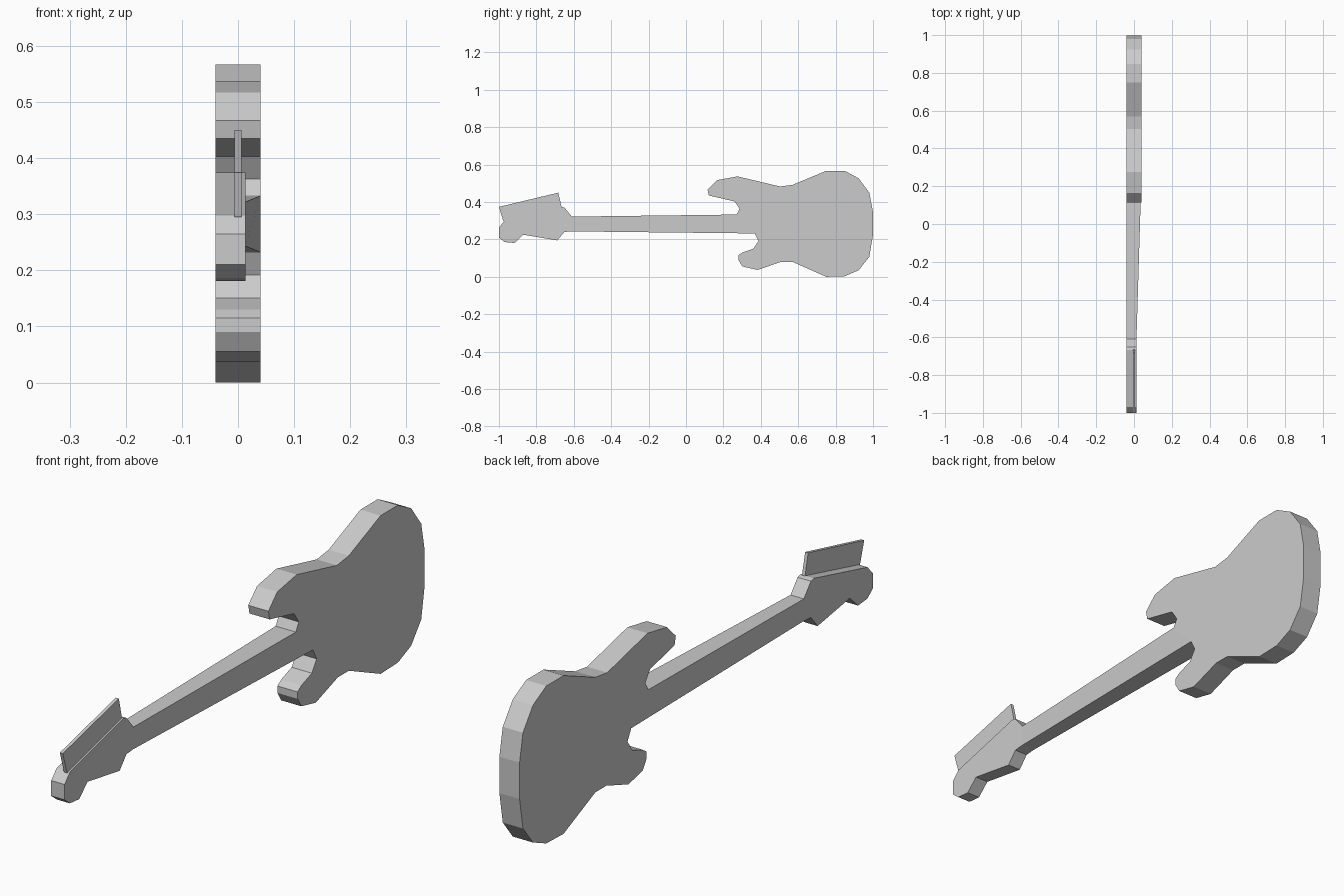
import bpy, bmesh

if "Cube" in bpy.data.objects:
    bpy.data.objects.remove(bpy.data.objects["Cube"])


def slab(name, outline, back, front, open_edges=()):
    """Extrude a (y, z) outline along x; front may be one depth or one per point.
    Edges in open_edges get no side wall, because another part joins there."""
    n = len(outline)
    depths = front if isinstance(front, (list, tuple)) else [front] * n
    bm = bmesh.new()
    a = [bm.verts.new((back, y, z)) for y, z in outline]
    b = [bm.verts.new((d, y, z)) for d, (y, z) in zip(depths, outline)]
    bm.faces.new(a)
    bm.faces.new(b[::-1])
    for i in range(n):
        if i not in open_edges:
            j = (i + 1) % n
            bm.faces.new((a[j], a[i], b[i], b[j]))
    bmesh.ops.recalc_face_normals(bm, faces=bm.faces)
    mesh = bpy.data.meshes.new(name)
    bm.to_mesh(mesh)
    bm.free()
    obj = bpy.data.objects.new(name, mesh)
    bpy.context.collection.objects.link(obj)
    return obj


BACK, BODY, HEAD = -0.04, 0.04, 0.013
joint_top, joint_low = (0.27, 0.333), (0.367, 0.232)
nut_top, nut_low = (-0.61, 0.322), (-0.61, 0.243)

# Body with two horns, outline starting at the upper neck joint
body = [
    joint_top, (0.287, 0.363), (0.26, 0.403), (0.122, 0.435),
    (0.115, 0.467), (0.165, 0.517), (0.275, 0.537), (0.503, 0.483),
    (0.57, 0.492), (0.75, 0.567), (0.848, 0.567), (0.923, 0.527),
    (0.98, 0.45), (0.999, 0.35), (0.999, 0.22), (0.98, 0.107),
    (0.923, 0.035), (0.848, 0.003), (0.75, 0.0), (0.57, 0.08),
    (0.508, 0.08), (0.383, 0.037), (0.302, 0.055), (0.28, 0.09),
    (0.28, 0.115), (0.302, 0.13), (0.361, 0.151), (0.388, 0.192), joint_low,
]
slab("body", body, BACK, BODY, open_edges={len(body) - 1})

# Neck, getting thicker towards the body
slab("neck", [nut_top, joint_top, joint_low, nut_low], BACK,
     [HEAD, BODY, BODY, HEAD], open_edges={1, 3})

# Headstock
head = [
    nut_top, (-0.65, 0.37), (-0.667, 0.374), (-0.97, 0.298), (-1.0, 0.265),
    (-1.0, 0.21), (-0.97, 0.186), (-0.917, 0.181), (-0.87, 0.225),
    (-0.688, 0.195), (-0.65, 0.24), nut_low,
]
slab("headstock", head, BACK, HEAD, open_edges={len(head) - 1})

# Thin plate standing along the headstock for the tuners
slab("tuner_plate", [(-1.0, 0.374), (-0.683, 0.45), (-0.665, 0.373), (-0.976, 0.295)],
     -0.006, 0.006)
